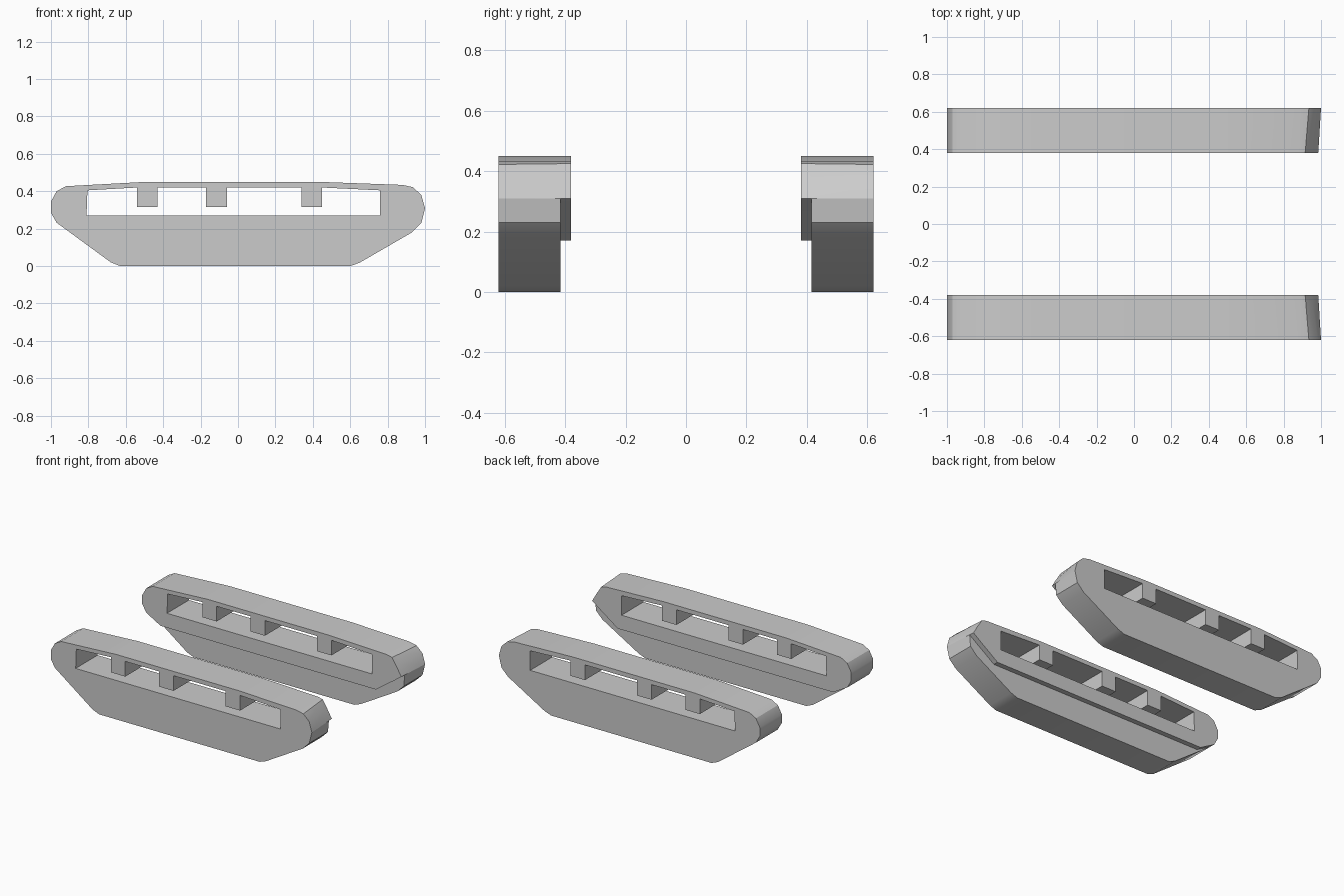
import bpy, bmesh

if "Cube" in bpy.data.objects:
    bpy.data.objects.remove(bpy.data.objects["Cube"])

# Outer side outline (x, z), anticlockwise from the top of the front end
TOP = [(0.44, 0.45), (-0.5, 0.45), (-0.92, 0.427), (-0.97, 0.4), (-1.0, 0.345), (-1.0, 0.285), (-0.97, 0.232)]
LOW = [(-0.68, 0.02), (-0.63, 0), (0.6, 0), (0.65, 0.018), (0.93, 0.18), (0.98, 0.23)]
END = [(1.0, 0.31), (0.98, 0.38), (0.935, 0.422), (0.88, 0.434)]

# Inner lip: shallower, with a pointed front end
LIP_LOW = [(-0.86, 0.17), (-0.63, 0.17), (0.6, 0.17), (0.79, 0.17), (0.86, 0.22), (0.925, 0.265)]
LIP_END = [(0.985, 0.31), (0.95, 0.37), (0.915, 0.425), (0.88, 0.434)]


def loft(name, rings):
    """Skin between outlines, each given as (y, [(x, z), ...]), and cap both ends."""
    bm = bmesh.new()
    loops = [[bm.verts.new((x, y, z)) for x, z in pts] for y, pts in rings]
    n = len(loops[0])
    for a, b in zip(loops, loops[1:]):
        for i in range(n):
            j = (i + 1) % n
            bm.faces.new((a[i], a[j], b[j], b[i]))
    bm.faces.new(loops[0])
    bm.faces.new(loops[-1])
    bmesh.ops.remove_doubles(bm, verts=bm.verts, dist=1e-4)
    bmesh.ops.recalc_face_normals(bm, faces=bm.faces)
    mesh = bpy.data.meshes.new(name)
    bm.to_mesh(mesh)
    bm.free()
    ob = bpy.data.objects.new(name, mesh)
    bpy.context.collection.objects.link(ob)
    return ob


# Track housing: full-height outer part stepping to a lip on the inner side
mid_end = [(a + (c - a) * 0.85, b + (d - b) * 0.85) for (a, b), (c, d) in zip(END, LIP_END)]
housing = loft("track_housings", [
    (-0.62, TOP + LOW + END),
    (-0.415, TOP + LOW + mid_end),
    (-0.415, TOP + LIP_LOW + mid_end),
    (-0.38, TOP + LIP_LOW + LIP_END),
])
bpy.context.view_layer.objects.active = housing
housing.select_set(True)
bpy.ops.object.shade_smooth_by_angle(angle=0.55)

# Window opening, with hanging posts left as notches in its top edge
window = [(0.76, 0.27), (0.76, 0.405)]
for x in (0.395, -0.115, -0.485):
    window += [(x + 0.055, 0.42), (x + 0.055, 0.315), (x - 0.055, 0.315), (x - 0.055, 0.42)]
window += [(-0.805, 0.405), (-0.81, 0.27)]
cutter = loft("window_cutter", [(-0.7, window), (-0.3, window)])
cutter.hide_render = True
cutter.hide_viewport = True

cut = housing.modifiers.new("window", 'BOOLEAN')
cut.operation = 'DIFFERENCE'
cut.solver = 'EXACT'
cut.object = cutter

# Second track on the other side
mirror = housing.modifiers.new("other_side", 'MIRROR')
mirror.use_axis = (False, True, False)
